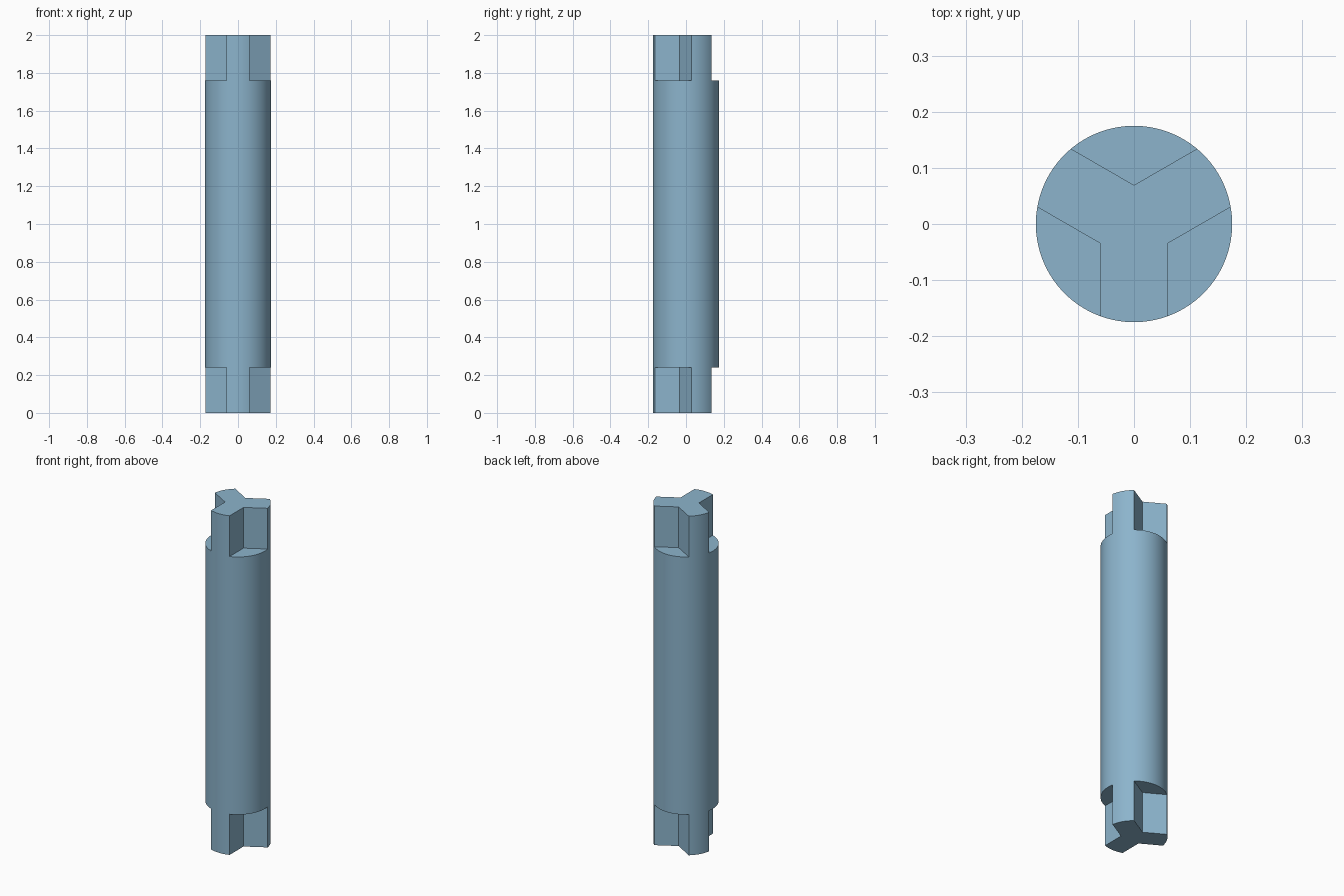
import bpy, bmesh, math

if "Cube" in bpy.data.objects:
    bpy.data.objects.remove(bpy.data.objects["Cube"])

R, HALF_W = 0.175, 0.06            # shaft radius, half width of a drive arm
LEVELS = (0.0, 0.24, 1.76, 2.0)    # lug bottom, ledges, lug top
ARM_SEG, GAP_SEG = 8, 16
EDGE = math.asin(HALF_W / R)       # half angle of an arm at the rim
GAP = 2 * math.pi / 3 - 2 * EDGE

bm = bmesh.new()


def vert(r, a, z):
    return bm.verts.new((r * math.cos(a), r * math.sin(a), z))


def section(z, with_gaps):
    """Three arms: rim arc of each arm, rim arc of each gap, inner corner."""
    arms, gaps, corners = [], [], []
    for k in range(3):
        mid = math.radians(-90 + 120 * k)
        arms.append([vert(R, mid - EDGE + 2 * EDGE * i / ARM_SEG, z)
                     for i in range(ARM_SEG + 1)])
        gaps.append([vert(R, mid + EDGE + GAP * i / GAP_SEG, z)
                     for i in range(1, GAP_SEG)] if with_gaps else [])
        corners.append(vert(HALF_W / math.sin(math.pi / 3), mid + math.pi / 3, z))
    return arms, gaps, corners


def star(s):
    return [v for k in range(3) for v in s[0][k] + [s[2][k]]]


def circle(s):
    return [v for k in range(3) for v in s[0][k] + s[1][k]]


def walls(lower, upper):
    n = len(lower)
    for i in range(n):
        j = (i + 1) % n
        bm.faces.new((lower[i], lower[j], upper[j], upper[i]))


s = [section(z, i in (1, 2)) for i, z in enumerate(LEVELS)]

# Three-armed lugs at both ends, round shaft between
walls(star(s[0]), star(s[1]))
walls(circle(s[1]), circle(s[2]))
walls(star(s[2]), star(s[3]))

# End caps
bm.faces.new(star(s[0])[::-1])
bm.faces.new(star(s[3]))

# Ledges where the notches meet the shaft
for level in (1, 2):
    arms, gaps, corners = s[level]
    for k in range(3):
        loop = [corners[k], arms[k][-1]] + gaps[k] + [arms[(k + 1) % 3][0]]
        bm.faces.new(loop if level == 2 else loop[::-1])

bmesh.ops.recalc_face_normals(bm, faces=bm.faces)
mesh = bpy.data.meshes.new("coupling_shaft")
bm.to_mesh(mesh)
bm.free()

mat = bpy.data.materials.new("steel blue")
mat.diffuse_color = (0.262, 0.456, 0.604, 1)
mat.use_nodes = True
mat.node_tree.nodes["Principled BSDF"].inputs["Base Color"].default_value = mat.diffuse_color
mesh.materials.append(mat)

shaft = bpy.data.objects.new("coupling_shaft", mesh)
bpy.context.collection.objects.link(shaft)
bpy.context.view_layer.objects.active = shaft
shaft.select_set(True)
bpy.ops.object.shade_smooth_by_angle(angle=math.radians(30))
